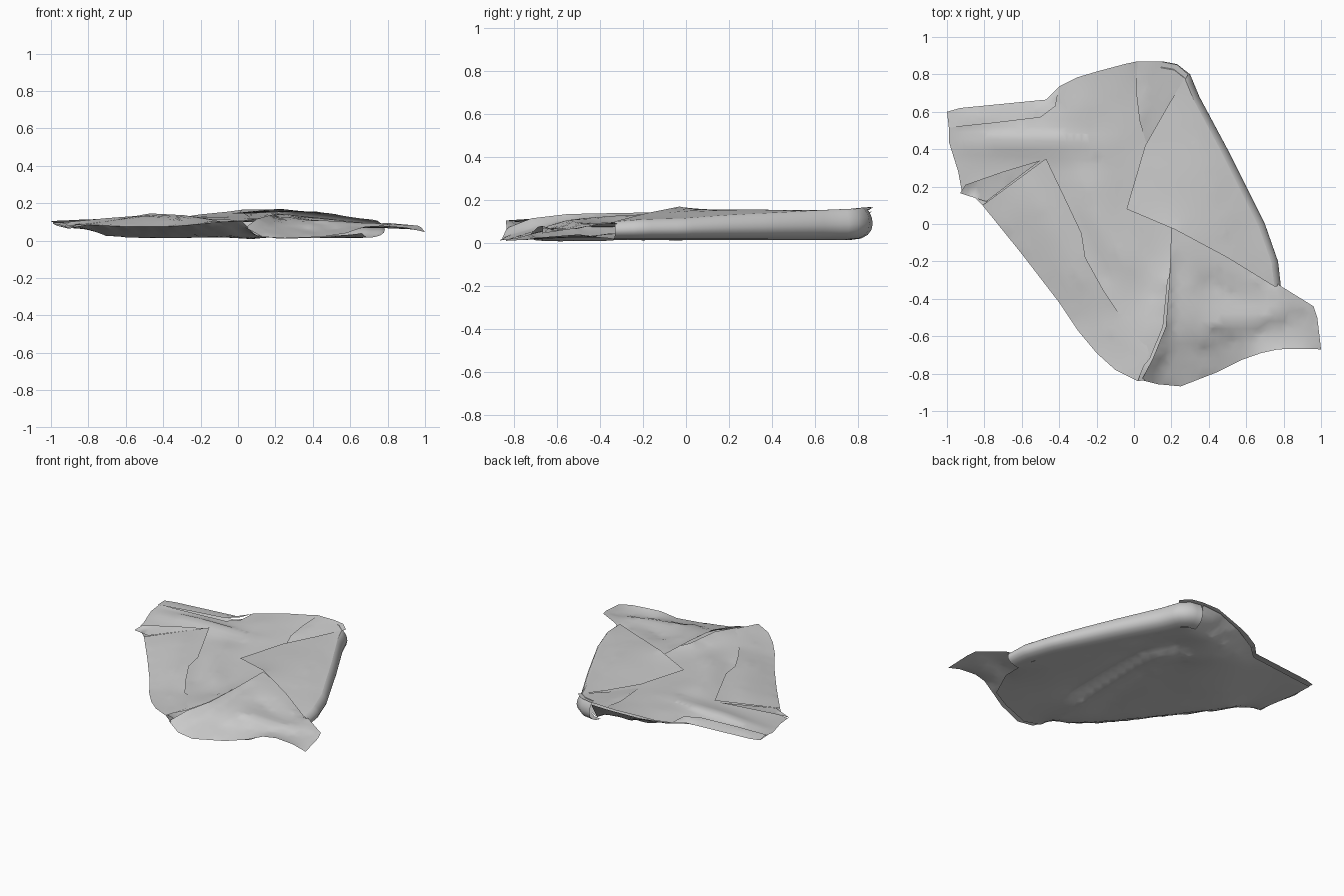
import bpy, bmesh, math
from mathutils import Vector, noise
from mathutils.geometry import delaunay_2d_cdt

default_cube = bpy.data.objects.get("Cube")
if default_cube:
    bpy.data.objects.remove(default_cube, do_unlink=True)

STEP = 0.04

cloth = bpy.data.materials.new("plain grey cloth")
cloth.use_nodes = True
GREY = (0.6, 0.6, 0.6, 1)
cloth.diffuse_color = GREY
cloth.node_tree.nodes["Principled BSDF"].inputs["Base Color"].default_value = GREY


def finish(name, bm, sharp=50):
    """Turn a bmesh into a smooth cloth object."""
    mesh = bpy.data.meshes.new(name)
    bm.to_mesh(mesh)
    bm.free()
    mesh.materials.append(cloth)
    mesh.shade_smooth()
    mesh.set_sharp_from_angle(angle=math.radians(sharp))
    obj = bpy.data.objects.new(name, mesh)
    bpy.context.collection.objects.link(obj)


def resample(points, closed=False):
    """Split a path into pieces about one step long."""
    points = [Vector(p) for p in points]
    ends = points[1:] + points[:1] if closed else points[1:]
    result = []
    for start, end in zip(points, ends):
        count = max(1, round((end - start).length / STEP))
        result += [start.lerp(end, i / count) for i in range(count)]
    return result if closed else result + [points[-1]]


def tucked(path, depth):
    """Move a rim path inward, leaving room for its rolled fold."""
    path = [Vector(p) for p in path]
    result = []
    for i, p in enumerate(path):
        along = path[min(i + 1, len(path) - 1)] - path[max(i - 1, 0)]
        inward = Vector((-along.y, along.x, 0)).normalized()
        if inward.dot(p) > 0:
            inward.negate()
        result.append(p + inward * depth)
    return result


def inside(x, y, polygon):
    hit = False
    for a, b in zip(polygon, polygon[1:] + polygon[:1]):
        if (a.y > y) != (b.y > y) and x < a.x + (y - a.y) * (b.x - a.x) / (b.y - a.y):
            hit = not hit
    return hit


def sheet(name, outline, creases=(), face_down=False, wrinkle=0.003):
    """Stretch a membrane over an outline and its crease lines."""
    rim = resample(outline, closed=True)
    fixed = list(rim)
    edges = [(i, (i + 1) % len(rim)) for i in range(len(rim))]
    for crease in creases:
        line = resample(crease)
        first = len(fixed)
        edges += [(first + i, first + i + 1) for i in range(len(line) - 1)]
        fixed += line

    # Staggered filling points between the fixed lines
    flat = [p.xy for p in fixed]
    for row in range(int(2 / STEP)):
        for column in range(int(2 / STEP) + 1):
            p = Vector((column * STEP - 1 + row % 2 * STEP / 2, row * STEP - 1))
            if inside(p.x, p.y, rim) and all((p - f.xy).length > STEP / 2 for f in fixed):
                flat.append(p)
    verts, _, faces, origin, _, _ = delaunay_2d_cdt(flat, edges, [], 0, 0.0001)

    bm = bmesh.new()
    average = sum(p.z for p in fixed) / len(fixed)
    free, inner = [], []
    for p, source in zip(verts, origin):
        index = min(source) if source else len(fixed)
        held = index < len(fixed)
        v = bm.verts.new((p.x, p.y, fixed[index].z if held else average))
        if not held:
            free.append(v)
        if index >= len(rim):
            inner.append(v)
    bm.verts.ensure_lookup_table()
    for face in faces:
        centre = sum((verts[i] for i in face), Vector((0, 0))) / len(face)
        if inside(centre.x, centre.y, rim):
            bm.faces.new([bm.verts[i] for i in face])

    # Relax the heights, then soften the creases
    def relax(targets, rounds):
        links = [(v, [e.other_vert(v) for e in v.link_edges]) for v in targets if v.link_edges]
        for _ in range(rounds):
            for v, near in links:
                v.co.z = sum(n.co.z for n in near) / len(near)

    relax(free, 150)
    for v in inner:
        v.co.z = max(0, v.co.z + wrinkle * noise.noise(v.co * 5))
    relax(inner, 1)
    loose = [v for v in bm.verts if not v.link_faces]
    bmesh.ops.delete(bm, geom=loose, context='VERTS')
    if face_down:
        bmesh.ops.reverse_faces(bm, faces=bm.faces[:])
    finish(name, bm)


def rolled_fold(name, path, top_depth, bottom_depth, bottom=0.015, segments=8):
    """Rounded fold joining an upper layer to the layer below."""
    outer = resample(path)
    bm = bmesh.new()
    rows = []
    for o, upper, lower in zip(outer, tucked(outer, top_depth), tucked(outer, bottom_depth)):
        middle, half = (o.z + bottom) / 2, (o.z - bottom) / 2
        row = []
        for k in range(segments + 1):
            angle = math.pi * k / segments
            p = upper.lerp(lower, k / segments).lerp(o, math.sin(angle))
            p.z = middle + half * math.cos(angle)
            row.append(bm.verts.new(p))
        rows.append(row)
    for a, b in zip(rows, rows[1:]):
        for k in range(segments):
            bm.faces.new((a[k], a[k + 1], b[k + 1], b[k]))
    bm.normal_update()
    if sum(f.normal.xy.dot(f.calc_center_median().xy) for f in bm.faces) < 0:
        bmesh.ops.reverse_faces(bm, faces=bm.faces[:])
    finish(name, bm)


# Rims where the cloth folds back over itself
right_rim = [(.15, .87, .165), (.23, .855, .165), (.3, .8, .16), (.35, .68, .155),
             (.5, .4, .14), (.6, .2, .13), (.7, 0, .115), (.77, -.2, .11), (.785, -.33, .1)]
left_rim = [(-.81, .1, .085), (-.6, -.16, .075), (-.4, -.42, .075), (-.3, -.57, .08),
            (-.2, -.69, .09), (-.1, -.78, .1), (.02, -.84, .105)]
rolled_fold("right_fold", right_rim, .035, .1)
right_edge = tucked(right_rim, .035)
back_edge = [(-.4, .735, .115), (-.3, .785, .125), (-.2, .815, .14), (-.05, .855, .155),
             (.02, .87, .165), (.15, .868, .167), (.23, .852, .167), (.29, .8, .163)]

# Lowest layer, hollowed between its folds and lifted at its free edges
sheet("under_layer", [
    (-.99, .58, .09), (-.47, .64, .09), (-.38, .72, .1), (-.2, .805, .12), (0, .86, .145),
    (.14, .865, .15), (.16, .77, .02), (.22, .73, .015), (.41, .36, .015), (.51, .16, .015),
    (.61, -.03, .015), (.67, -.22, .015), (.69, -.31, .015), (.66, -.5, .04),
    (.58, -.69, .025), (.44, -.76, .015), (.22, -.84, .01), (.09, -.83, .03),
    *reversed(left_rim), (-.91, .2, .065), (-.97, .45, .08)],
    [[(-.42, .62, .06), (-.2, .7, .04), (0, .74, .03), (.12, .74, .025)],
     [(.06, -.7, .005), (.1, -.3, .005), (.09, .37, .005), (-.25, .6, .02)],
     [(-.73, .17, .015), (-.52, -.08, .005), (-.32, -.34, .005), (-.13, -.58, .01),
      (0, -.72, .02)],
     [(-.08, -.4, .035), (.0, .1, .04), (-.1, .38, .04)],
     [(-.55, .25, .03), (-.25, -.15, .03)],
     [(.19, -.4, .05), (.2, .2, .065), (.16, .4, .06), (.02, .56, .05)],
     [(.32, .35, .01), (.42, .12, .01), (.56, -.25, .01)]],
    face_down=True)

# Middle layer with the long pleat across the back
sheet("middle_layer", [
    (-.99, .53, .1), (-.5, .57, .1), (-.42, .63, .105), *back_edge[:5],
    (.2, .7, .13), (.3, .4, .12), (.3, -.1, .115), (.18, -.3, .13), (.155, -.55, .125),
    (.085, -.72, .11), (.01, -.81, .1), (-.2, -.6, .08), (-.35, -.3, .075), (-.6, .15, .09),
    (-.92, .17, .07), (-.94, .28, .08), (-.99, .44, .09)],
    [[(-.96, .455, .115), (-.6, .45, .145), (-.2, .43, .14), (0, .43, .12)],
     [(-.95, .49, .09), (-.6, .5, .1), (-.2, .48, .115)],
     [(-.91, .37, .08), (-.6, .36, .095), (-.2, .34, .105)],
     [(-.45, .25, .095), (-.3, 0, .08), (-.15, -.3, .08)],
     [(-.28, .28, .12), (-.18, 0, .125), (-.02, -.25, .12)],
     [(-.1, .2, .105), (-.06, 0, .1), (.08, -.2, .095), (.1, -.4, .095)],
     [(-.35, .6, .125), (-.05, .65, .135)]])

# Folded panels on top
sheet("back_panel", [
    *back_edge[4:], (.18, .62, .135), (.07, .42, .12), (.03, .55, .145), (.01, .72, .15)],
    [[(.05, .58, .15), (.08, .82, .163)], [(.09, .52, .125), (.18, .72, .14)]])

sheet("right_flap", [
    *right_edge[2:], (.5, -.18, .14), (.22, -.03, .17), (-.04, .08, .145),
    (.06, .42, .145), (.18, .63, .15)],
    [[(.3, .55, .158), (.42, .2, .155), (.5, -.05, .145)]])

sheet("left_flap", [
    *left_rim, (.08, -.69, .115), (.02, -.5, .1), (-.08, -.48, .1), (-.16, -.36, .115),
    (-.26, -.18, .13), (-.28, -.05, .135), (-.37, .14, .14), (-.47, .35, .145)],
    [[(-.56, .2, .13), (-.42, -.08, .13), (-.28, -.33, .12)],
     [(-.15, -.55, .105), (-.02, -.7, .1)]])

sheet("front_flap", [
    (.2, .0, .145), (.5, -.14, .115), (.74, -.3, .08), (.79, -.335, .095), (.96, -.44, .08),
    (.98, -.5, .07), (1, -.67, .045), (.9, -.668, .07), (.77, -.67, .08), (.68, -.69, .075),
    (.58, -.725, .04), (.45, -.79, .02), (.25, -.868, .012), (.13, -.857, .02),
    (.04, -.835, .07), (.1, -.72, .115), (.17, -.55, .135), (.19, -.3, .14)],
    [[(.22, -.2, .115), (.22, -.45, .095), (.18, -.65, .08), (.15, -.77, .05)],
     [(.29, -.12, .145), (.29, -.35, .135), (.28, -.55, .115)],
     [(.36, -.56, .115), (.6, -.52, .115), (.9, -.455, .09)],
     [(.3, -.68, .065), (.6, -.6, .06), (.9, -.51, .055)],
     [(.38, -.3, .095), (.55, -.4, .085), (.75, -.42, .08)],
     [(.45, -.22, .12), (.72, -.34, .1)]])

# Narrow strips at the loose left end
sheet("back_strip", [
    (-1, .6, .1), (-.93, .62, .1), (-.47, .665, .105), (-.4, .735, .115), (-.42, .63, .125),
    (-.5, .57, .12), (-.75, .54, .115), (-.99, .515, .105)],
    [[(-.95, .57, .112), (-.5, .615, .13)]])

sheet("left_tuck", [
    (-.93, .165, .075), (-.79, .12, .09), (-.5, .34, .135), (-.7, .28, .12), (-.9, .21, .1)])
